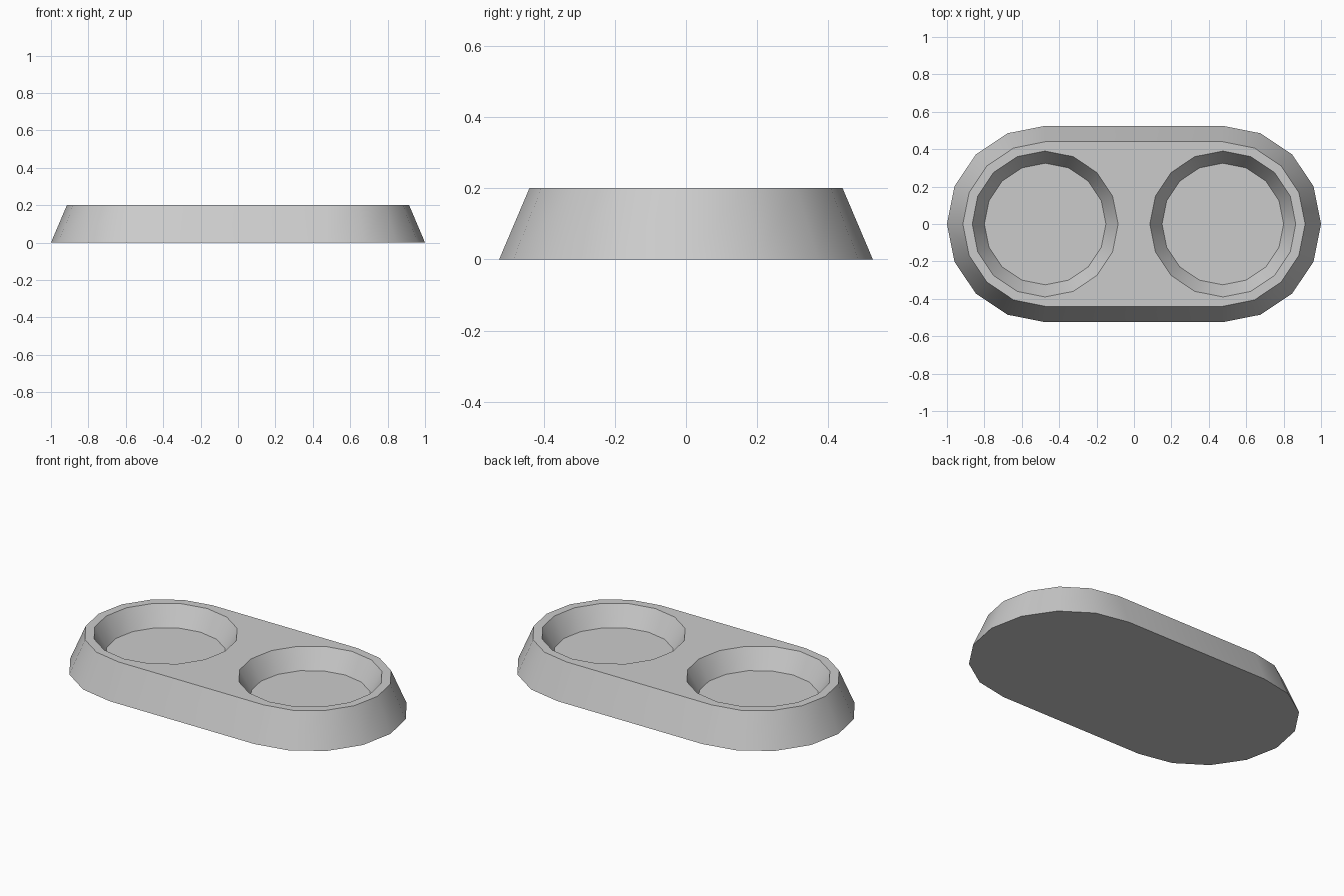
import bpy
import bmesh
from math import sin, cos, pi, radians

if "Cube" in bpy.data.objects:
    bpy.data.objects.remove(bpy.data.objects["Cube"])

CX = 0.475          # bowl centre / end-cap centre
SEG = 16
HEIGHT, FLOOR = 0.2, 0.085

bm = bmesh.new()


def arc(cx, r, z, start, count):
    return [bm.verts.new((cx + r * cos(start + i * 2 * pi / SEG),
                          r * sin(start + i * 2 * pi / SEG), z))
            for i in range(count)]


def stadium(r, z):
    n = SEG // 2 + 1
    return arc(CX, r, z, -pi / 2, n) + arc(-CX, r, z, pi / 2, n)


def wall(a, b):
    n = len(a)
    for i in range(n):
        j = (i + 1) % n
        bm.faces.new((a[i], a[j], b[j], b[i]))


def ring_edges(ring):
    return [bm.edges.get((ring[i - 1], ring[i])) for i in range(len(ring))]


# Tapered body
base = stadium(0.525, 0)
top = stadium(0.44, HEIGHT)
wall(base, top)
bm.faces.new(base[::-1])
rim_edges = ring_edges(top)

# Two tapered bowl recesses
for side in (-1, 1):
    rim = arc(side * CX, 0.39, HEIGHT, 0, SEG)
    floor = arc(side * CX, 0.325, FLOOR, 0, SEG)
    wall(rim, floor)
    bm.faces.new(floor)
    rim_edges += ring_edges(rim)

# Flat top surface around the recesses
bmesh.ops.triangle_fill(bm, edges=rim_edges, use_beauty=True, normal=(0, 0, 1))
bmesh.ops.recalc_face_normals(bm, faces=bm.faces[:])

mesh = bpy.data.meshes.new("double_bowl_stand")
bm.to_mesh(mesh)
bm.free()
obj = bpy.data.objects.new("double_bowl_stand", mesh)
bpy.context.collection.objects.link(obj)
bpy.context.view_layer.objects.active = obj
obj.select_set(True)
bpy.ops.object.shade_smooth_by_angle(angle=radians(30))
